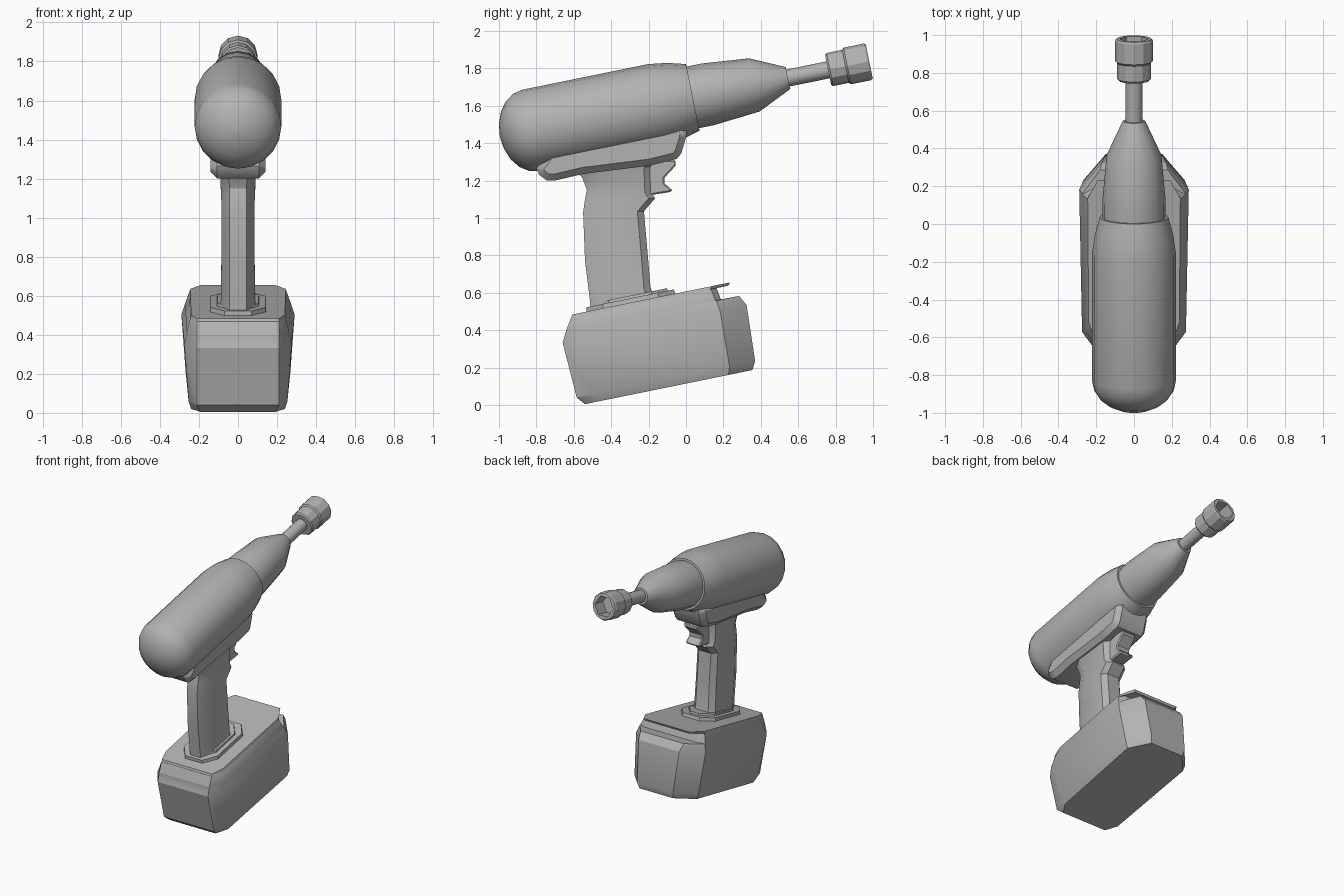
import bpy, bmesh
from math import sin, cos, pi, radians

cube = bpy.data.objects.get("Cube")
if cube:
    bpy.data.objects.remove(cube)

TILT = radians(11.5)      # the whole tool leans back by this much
AXIS_Z = 1.637            # height of the barrel axis at y = 0

grey = bpy.data.materials.new("plain_grey")
grey.use_nodes = True
COLOUR = (0.45, 0.45, 0.45, 1)
grey.diffuse_color = COLOUR
grey.node_tree.nodes["Principled BSDF"].inputs["Base Color"].default_value = COLOUR


def finish(name, bm, angle=30, tilt=0, z=0, bevel=0):
    bmesh.ops.recalc_face_normals(bm, faces=bm.faces)
    mesh = bpy.data.meshes.new(name)
    bm.to_mesh(mesh)
    bm.free()
    mesh.materials.append(grey)
    ob = bpy.data.objects.new(name, mesh)
    bpy.context.collection.objects.link(ob)
    ob.location.z = z
    ob.rotation_euler.x = tilt
    bpy.ops.object.select_all(action='DESELECT')
    ob.select_set(True)
    bpy.context.view_layer.objects.active = ob
    bpy.ops.object.shade_smooth_by_angle(angle=radians(angle))
    if bevel:
        mod = ob.modifiers.new("soft_edges", 'BEVEL')
        mod.width = bevel
        mod.segments = 1
        mod.limit_method = 'ANGLE'
        mod.angle_limit = radians(60)
    return ob


def loft(name, rings, **kw):
    """Skin a stack of equal-count rings and cap both ends."""
    bm = bmesh.new()
    rows = [[bm.verts.new(p) for p in ring] for ring in rings]
    n = len(rows[0])
    for a, b in zip(rows, rows[1:]):
        for i in range(n):
            j = (i + 1) % n
            bm.faces.new((a[i], a[j], b[j], b[i]))
    bm.faces.new(rows[0])
    bm.faces.new(rows[-1])
    return finish(name, bm, **kw)


def circle(s, r, n, flat=1.0):
    """Ring around the barrel axis; flat < 1 pulls in every other point."""
    return [(r * (flat if i % 2 else 1) * cos(2 * pi * i / n), s,
             r * (flat if i % 2 else 1) * sin(2 * pi * i / n)) for i in range(n)]


def turned(name, profile, n, **kw):
    return loft(name, [circle(s, r, n) for s, r in profile],
                tilt=TILT, z=AXIS_Z, **kw)


def octagon(back, front, wide, back_half, front_half, back_cut, front_cut, w, taper=0.0):
    """Plan outline with cut corners, at height w."""
    half = [(front_half, front), (wide, front - front_cut),
            (wide - taper, back + back_cut), (back_half, back)]
    return [(x, y, w) for x, y in half] + [(-x, y, w) for x, y in reversed(half)]


def plate(name, outline, half, **kw):
    """Side outline in (y, z) given thickness across x."""
    return loft(name, [[(x, y, z) for y, z in outline] for x in (-half, half)], **kw)


# Motor barrel with domed back
R, S0 = 0.222, -0.847
dome = [(S0 - 0.168 * cos(a), R * sin(a))
        for a in (radians(d) for d in (3, 18, 36, 54, 72, 90))]
turned("motor_barrel", dome + [(-0.16, R), (-0.06, 0.208), (0.037, 0.182)], 20)

# Nose cone, drive shaft
turned("nose_cone", [(0.0, 0.168), (0.12, 0.168), (0.373, 0.145), (0.556, 0.06)], 16)
turned("drive_shaft", [(0.52, 0.046), (0.80, 0.046)], 12, angle=35)

# Socket with a six-sided hole
N = 12
outer = [(0.775, 0.082), (0.785, 0.09), (0.87, 0.09), (0.88, 0.1), (0.99, 0.1), (1.0, 0.094)]
rings = [circle(s, r, N) for s, r in outer]
rings += [circle(s, 0.077, N, cos(pi / 6)) for s in (1.0, 0.90)]
loft("socket", rings, angle=25, tilt=TILT, z=AXIS_Z)

# Housing that joins barrel and handle
plate("lower_housing", [(-0.80, 1.265), (-0.785, 1.23), (-0.745, 1.2), (-0.70, 1.2),
                        (-0.55, 1.235), (-0.19, 1.28), (-0.05, 1.315), (-0.025, 1.345),
                        (0.0, 1.43), (0.01, 1.5), (-0.73, 1.36)], 0.142, bevel=0.035)

# Trigger
plate("trigger", [(-0.24, 1.12), (-0.19, 1.122), (-0.075, 1.14), (-0.075, 1.15),
                  (-0.115, 1.185), (-0.115, 1.215), (-0.055, 1.28), (-0.055, 1.31),
                  (-0.24, 1.31)], 0.058, bevel=0.015)


# Handle, as cut-corner sections between a back point and a front point
def handle_ring(yb, zb, yf, zf, half):
    ring = octagon(yb, yf, half, half * 0.5, half * 0.6, 0.085, 0.035, 0)
    return [(x, y, zb + (zf - zb) * (y - yb) / (yf - yb)) for x, y, _ in ring]


loft("handle", [handle_ring(*p) for p in (
    (-0.51, 0.51, -0.175, 0.58, 0.09),
    (-0.515, 0.57, -0.19, 0.63, 0.088),
    (-0.54, 0.77, -0.205, 0.81, 0.085),
    (-0.55, 1.03, -0.225, 1.035, 0.085),
    (-0.54, 1.10, -0.165, 1.105, 0.086),
    (-0.53, 1.15, -0.185, 1.135, 0.088),
    (-0.555, 1.215, -0.19, 1.27, 0.092),
    (-0.61, 1.28, -0.15, 1.34, 0.11))])

# Flange at the foot of the handle, in two steps
for name, grow, low, high in (("foot_flange", 0, 0.58, 0.618),
                              ("foot_step", -0.035, 0.60, 0.632)):
    loft(name, [octagon(-0.418 - grow - e, 0.06 + grow + e, 0.14 + grow + e,
                        0.07 + grow, 0.07 + grow, 0.09, 0.09, w)
                for w, e in ((low, 0.005), (high, 0))], tilt=TILT)

# Battery pack with a latch slot under the front lip
loft("battery_pack", [octagon(*p) for p in (
    (-0.529, 0.385, 0.25, 0.19, 0.14, 0.08, 0.13, 0.112, 0.01),
    (-0.565, 0.409, 0.268, 0.21, 0.15, 0.09, 0.14, 0.156, 0.015),
    (-0.58, 0.424, 0.29, 0.21, 0.17, 0.09, 0.145, 0.458, 0.015),
    (-0.55, 0.395, 0.272, 0.21, 0.18, 0.09, 0.125, 0.514, 0.01),
    (-0.55, 0.295, 0.272, 0.21, 0.22, 0.09, 0.03, 0.516, 0.01),
    (-0.51, 0.285, 0.25, 0.21, 0.21, 0.09, 0.03, 0.579, 0.005),
    (-0.508, 0.35, 0.25, 0.21, 0.18, 0.09, 0.1, 0.58, 0.005),
    (-0.50, 0.36, 0.245, 0.21, 0.19, 0.09, 0.1, 0.595, 0.005))], tilt=TILT)
